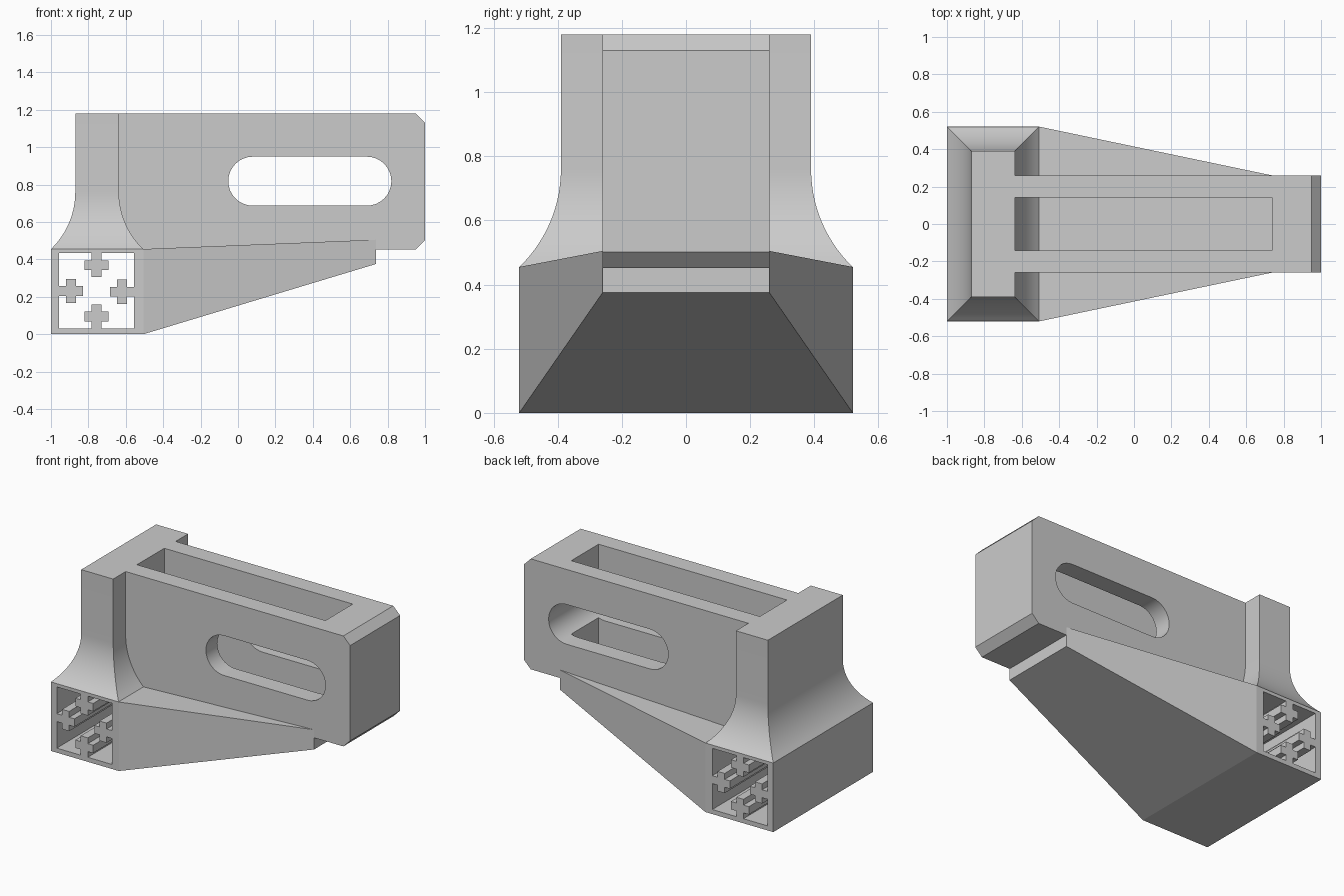
import bpy, math
from mathutils import Vector

if "Cube" in bpy.data.objects:
    bpy.data.objects.remove(bpy.data.objects["Cube"])

grey = bpy.data.materials.new("light_grey")
grey.diffuse_color = (0.6, 0.6, 0.6, 1)
grey.use_nodes = True
grey.node_tree.nodes["Principled BSDF"].inputs["Base Color"].default_value = grey.diffuse_color


def mesh_object(name, verts, faces):
    me = bpy.data.meshes.new(name)
    me.from_pydata([Vector(v) for v in verts], [], faces)
    me.materials.append(grey)
    ob = bpy.data.objects.new(name, me)
    bpy.context.collection.objects.link(ob)
    return ob


def loft(name, rings):
    """Skin a stack of equal rings and cap both ends."""
    n = len(rings[0])
    verts = [p for r in rings for p in r]
    faces = [list(range(n))[::-1], list(range(len(verts) - n, len(verts)))]
    for k in range(len(rings) - 1):
        for i in range(n):
            j = (i + 1) % n
            faces.append([k * n + i, k * n + j, (k + 1) * n + j, (k + 1) * n + i])
    return mesh_object(name, verts, faces)


def prism(name, outline, half):
    """Extrude a counter-clockwise (x, z) outline along y."""
    return loft(name, [[(x, y, z) for x, z in outline] for y in (half, -half)])


def rect(x0, x1, z0, z1):
    return [(x0, z0), (x1, z0), (x1, z1), (x0, z1)]


def cut(ob, cutter):
    mod = ob.modifiers.new("cut", "BOOLEAN")
    mod.operation, mod.solver, mod.object = "DIFFERENCE", "EXACT", cutter
    bpy.context.view_layer.objects.active = ob
    bpy.ops.object.modifier_apply(modifier=mod.name)
    bpy.data.objects.remove(cutter)


def smooth(ob, degrees=25):
    bpy.ops.object.select_all(action="DESELECT")
    ob.select_set(True)
    bpy.context.view_layer.objects.active = ob
    bpy.ops.object.shade_smooth_by_angle(angle=math.radians(degrees))


W, BASE_Z, TOP = 0.52, 0.455, 1.18

# Square tube base, open along y
base = prism("base_tube", rect(-1, -0.505, 0, BASE_Z), W)
cut(base, prism("tube_cutter", rect(-0.957, -0.556, 0.03, 0.433), W + 0.1))

# Cross-shaped rails, one on each inner wall of the tube
a, b, d = 0.026, 0.065, 0.128          # half thickness, half width, depth
cross = [(-a, -0.01), (a, -0.01), (a, 0.038), (b, 0.038), (b, 0.09), (a, 0.09),
         (a, d), (-a, d), (-a, 0.09), (-b, 0.09), (-b, 0.038), (-a, 0.038)]
walls = {"bottom": (-0.757, 0.03, 0), "right": (-0.556, 0.227, 90),
         "top": (-0.757, 0.433, 180), "left": (-0.957, 0.231, 270)}
for side, (cx, cz, deg) in walls.items():
    c, s = math.cos(math.radians(deg)), math.sin(math.radians(deg))
    prism("rail_" + side, [(cx + c * u - s * v, cz + s * u + c * v) for u, v in cross], W)

# Column flaring out to the base along a circular arc
R, Z_ARC = 0.423, 0.76
end = math.asin((Z_ARC - BASE_Z) / R)
steps = [(R * (1 - math.cos(t)), Z_ARC - R * math.sin(t))
         for t in [end * (1 - i / 14) for i in range(15)]] + [(0, TOP)]
rings = []
for f, z in steps:
    x0, x1, y = -0.87 - f, -0.637 + f, 0.39 + f
    rings.append([(x0, -y, z), (x1, -y, z), (x1, y, z), (x0, y, z)])
smooth(loft("flared_column", rings))

# Arm with chamfered nose, open pocket and rounded slot
arm = prism("arm", [(-0.637, 0.452), (0.95, 0.452), (1, 0.502), (1, 1.13),
                    (0.95, TOP), (-0.637, TOP)], 0.26)
cut(arm, prism("pocket_cutter", rect(-0.8, 0.737, 0.3, 1.4), 0.142))
r, zc = 0.131, 0.818
slot = []
for cx, start in ((0.689, -90), (0.079, 90)):
    for i in range(17):
        t = math.radians(start + 180 * i / 16)
        slot.append((cx + r * math.cos(t), zc + r * math.sin(t)))
cut(arm, prism("slot_cutter", slot, 0.5))
smooth(arm)

# Tapered gusset under the arm
loft("gusset", [[(x, -y, z0), (x, y, z0), (x, y, z1), (x, -y, z1)]
                for x, y, z0, z1 in ((-0.505, W, 0, BASE_Z), (0.737, 0.26, 0.375, 0.505))])
